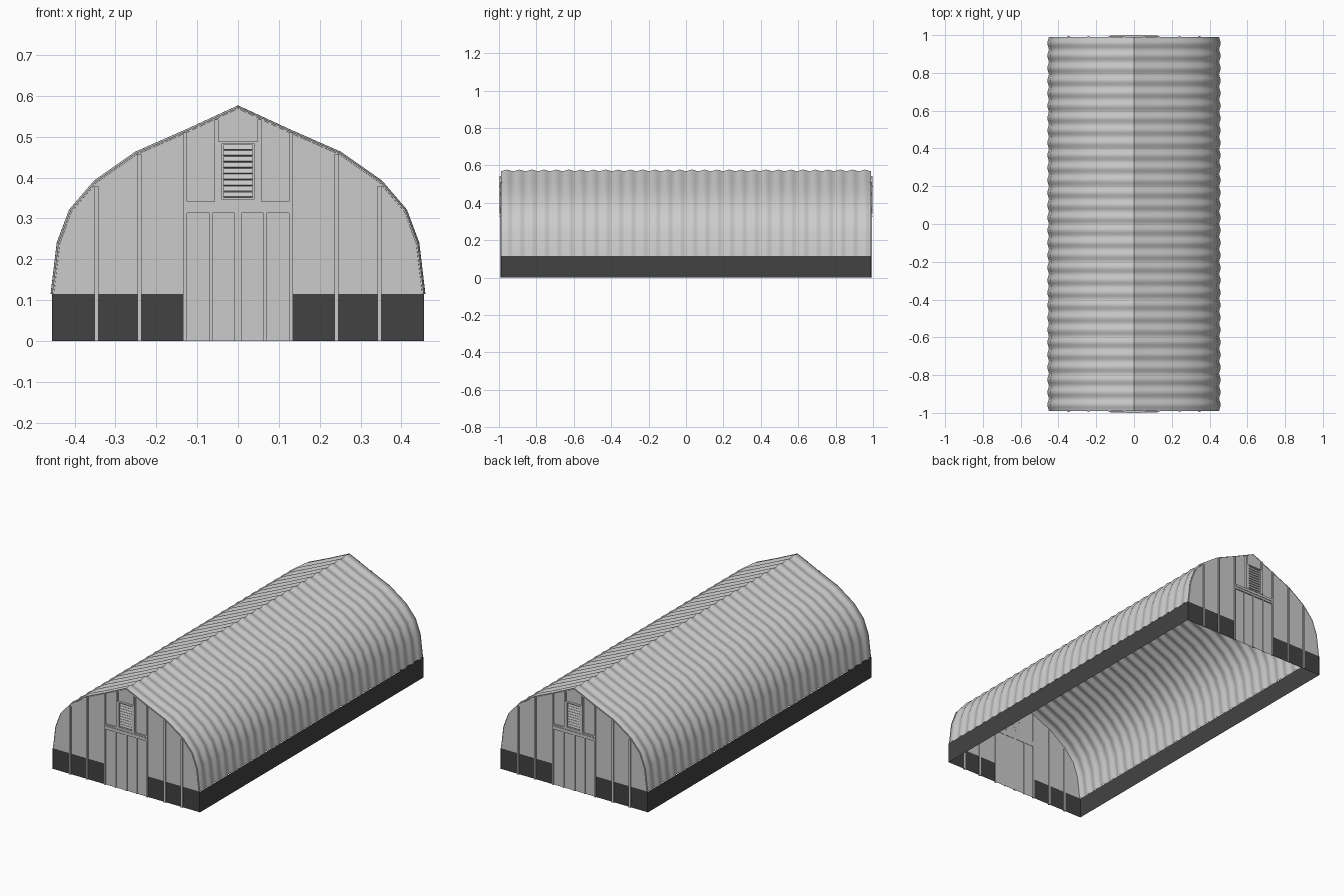
import bpy, bmesh, math
from mathutils import Matrix, Vector

if "Cube" in bpy.data.objects:
    bpy.data.objects.remove(bpy.data.objects["Cube"])

WALL_Y = -0.987
BASE_Z = 0.115
# Right half of the barn outline, from base top to ridge
HALF = [(0.455, BASE_Z), (0.44, 0.24), (0.41, 0.32), (0.35, 0.39), (0.25, 0.46), (0.125, 0.515), (0, 0.573)]
OUTLINE = HALF + [(-x, z) for x, z in reversed(HALF[:-1])]

dark = bpy.data.materials.new("dark_base")
dark.diffuse_color = (0.055, 0.055, 0.055, 1)
dark.use_nodes = True
dark.node_tree.nodes["Principled BSDF"].inputs["Base Color"].default_value = dark.diffuse_color


def finish(name, bm, mat=None, mirror_axes=()):
    mesh = bpy.data.meshes.new(name)
    bm.to_mesh(mesh)
    bm.free()
    ob = bpy.data.objects.new(name, mesh)
    bpy.context.collection.objects.link(ob)
    if mat:
        mesh.materials.append(mat)
    if mirror_axes:
        mod = ob.modifiers.new("mirror", 'MIRROR')
        mod.use_axis = [a in mirror_axes for a in "XYZ"]
        mod.use_mirror_merge = False
    return ob


def face(bm, pts):
    return bm.faces.new([bm.verts.new(p) for p in pts])


def box(bm, x0, x1, z0, z1, out, tilt=0):
    """Box on the front wall, reaching from the wall out to y = -out."""
    back = WALL_Y + 0.002
    size = (x1 - x0, back + out, z1 - z0)
    m = (Matrix.Translation(((x0 + x1) / 2, (back - out) / 2, (z0 + z1) / 2))
         @ Matrix.Rotation(tilt, 4, 'X') @ Matrix.Diagonal((*size, 1)))
    bmesh.ops.create_cube(bm, size=1, matrix=m)


# Corrugated roof shell
bm = bmesh.new()
RIBS, SEG, L = 30, 8, 0.99
rows = []
for i in range(RIBS * SEG + 1):
    y = -L + 2 * L * i / (RIBS * SEG)
    d = 0.004 * -math.cos(2 * math.pi * i / SEG)
    row = []
    for j, (x, z) in enumerate(OUTLINE):
        a = Vector(OUTLINE[max(j - 1, 0)])
        b = Vector(OUTLINE[min(j + 1, len(OUTLINE) - 1)])
        t = (b - a).normalized()
        row.append(bm.verts.new((x + t.y * d, y, z - t.x * d)))
    rows.append(row)
for r0, r1 in zip(rows, rows[1:]):
    for j in range(len(OUTLINE) - 1):
        bm.faces.new((r0[j], r1[j], r1[j + 1], r0[j + 1]))
bmesh.ops.recalc_face_normals(bm, faces=bm.faces)
roof = finish("corrugated_roof", bm)
bpy.context.view_layer.objects.active = roof
roof.select_set(True)
bpy.ops.object.shade_smooth_by_angle(angle=math.radians(35))
roof.select_set(False)

# Dark side base strips
bm = bmesh.new()
face(bm, [(0.456, -L, 0), (0.456, L, 0), (0.456, L, BASE_Z), (0.456, -L, BASE_Z)])
finish("side_base", bm, dark, "X")

# End walls: gable above the base and the grey doorway below it
bm = bmesh.new()
face(bm, [(x, WALL_Y, z) for x, z in OUTLINE])
face(bm, [(-0.135, WALL_Y, 0), (0.135, WALL_Y, 0), (0.135, WALL_Y, BASE_Z), (-0.135, WALL_Y, BASE_Z)])
finish("end_wall", bm, None, "Y")

# Dark base panels of the end walls
bm = bmesh.new()
face(bm, [(0.135, WALL_Y, 0), (0.456, WALL_Y, 0), (0.456, WALL_Y, BASE_Z), (0.135, WALL_Y, BASE_Z)])
finish("end_base", bm, dark, "XY")

# Vertical wall battens
bm = bmesh.new()
for x, top in ((0.346, 0.38), (0.241, 0.458), (0.13, 0.51)):
    box(bm, x - 0.005, x + 0.005, 0, top, 0.994)
finish("wall_batten", bm, None, "XY")

# Door stiles, lintel band and loft posts
bm = bmesh.new()
for x in (-0.066, 0, 0.066):
    w = 0.008 if x == 0 else 0.004
    box(bm, x - w, x + w, 0, 0.313, 0.992)
box(bm, -0.125, 0.125, 0.313, 0.325, 0.994)
box(bm, -0.125, 0.125, 0.325, 0.333, 0.997)
box(bm, -0.125, 0.125, 0.333, 0.341, 0.994)
finish("door_trim", bm, None, "Y")

# Loft vent surround
bm = bmesh.new()
for s in (-1, 1):
    box(bm, *sorted((s * 0.048, s * 0.058)), 0.341, 0.542, 0.997)
    box(bm, *sorted((s * 0.04, s * 0.048)), 0.341, 0.489, 0.997)
box(bm, -0.04, 0.04, 0.341, 0.348, 0.997)
box(bm, -0.04, 0.04, 0.483, 0.489, 1.0)
finish("loft_surround", bm, None, "Y")

# Louvre slats of the loft vent
bm = bmesh.new()
for i in range(9):
    z = 0.358 + i * 0.0145
    box(bm, -0.036, 0.036, z - 0.006, z + 0.006, 0.994, math.radians(-15))
finish("vent_slats", bm, None, "Y")
